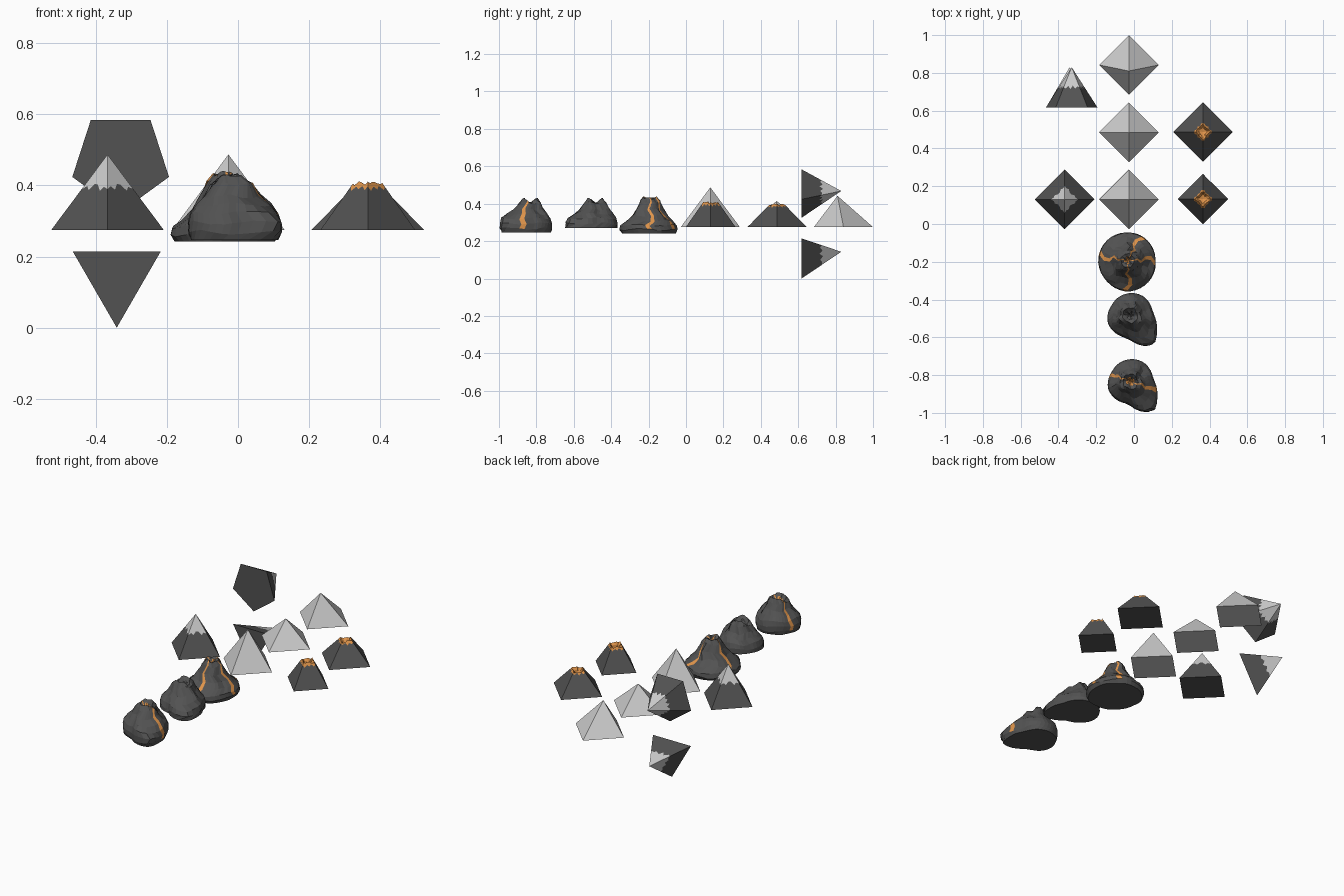
import bpy, bmesh, math, random
from mathutils import Matrix, Vector

if "Cube" in bpy.data.objects:
    bpy.data.objects.remove(bpy.data.objects["Cube"])

random.seed(4)


def mat(name, rgb):
    m = bpy.data.materials.new(name)
    m.diffuse_color = (*rgb, 1)
    m.use_nodes = True
    m.node_tree.nodes["Principled BSDF"].inputs["Base Color"].default_value = m.diffuse_color
    return m


STONE = mat("dark_stone", (0.085, 0.085, 0.085))
SNOW = mat("snow", (0.75, 0.75, 0.75))
LAVA = mat("lava", (0.75, 0.3, 0.07))


def finish(bm, name, mats, xform):
    bmesh.ops.recalc_face_normals(bm, faces=bm.faces[:])
    me = bpy.data.meshes.new(name)
    bm.to_mesh(me)
    bm.free()
    for m in mats:
        me.materials.append(m)
    ob = bpy.data.objects.new(name, me)
    ob.matrix_world = xform
    bpy.context.collection.objects.link(ob)
    return ob


def bridge(bm, a, b, mi):
    """Skin two vertex rings (material index mi, or a function of column)."""
    n = len(a)
    for i in range(n):
        j = (i + 1) % n
        f = bm.faces.new((a[i], a[j], b[j], b[i]))
        f.material_index = mi(i) if callable(mi) else mi


def fan(bm, ring, tip, mi):
    for i in range(len(ring)):
        f = bm.faces.new((ring[i], ring[(i + 1) % len(ring)], tip))
        f.material_index = mi


def pyramid(name, loc, n, radius, height, line=None, mats=(), top=1.0,
            lean=0.0, rot=0.0, floor=0.0):
    """n-sided pyramid; line = zigzag colour boundary, top < 1 opens a crater."""
    bm = bmesh.new()
    apex = Vector((0, lean, height))
    corners = [Vector((radius * math.cos(math.pi / 2 + k * math.tau / n),
                       radius * math.sin(math.pi / 2 + k * math.tau / n), 0))
               for k in range(n)]
    m = len(line) if line else 1
    edge = [corners[k].lerp(corners[(k + 1) % n], j / m) for k in range(n) for j in range(m)]
    base = [bm.verts.new(p) for p in edge]
    bm.faces.new(base)
    ring, mi = base, 0
    if line:
        ring = [bm.verts.new(p.lerp(apex, line[i % m])) for i, p in enumerate(edge)]
        bridge(bm, base, ring, 0)
        mi = 1
    if top < 1:
        # ragged rim and sunken lava pool
        rim = [bm.verts.new(p.lerp(apex, top + random.uniform(-0.04, 0.03))) for p in edge]
        bridge(bm, ring, rim, mi)
        pool = [bm.verts.new((v.co.x * 0.6, v.co.y * 0.6, floor)) for v in rim]
        bridge(bm, rim, pool, 1)
        fan(bm, pool, bm.verts.new((0, 0, floor - 0.005)), 1)
    else:
        fan(bm, ring, bm.verts.new(apex), mi)
    return finish(bm, name, mats, Matrix.Translation(loc) @ Matrix.Rotation(rot, 4, 'X'))


def radius_at(outline, deg):
    pts = outline + [(outline[0][0] + 360, outline[0][1])]
    deg = (deg - pts[0][0]) % 360 + pts[0][0]
    for (a, ra), (b, rb) in zip(pts, pts[1:]):
        if a <= deg <= b:
            return ra + (rb - ra) * (deg - a) / (b - a)
    return pts[0][1]


def volcano(name, loc, outline, profile, streaks, crater, notch):
    """Craggy cone of rings; chosen columns wander downhill as lava streaks."""
    bm = bmesh.new()
    cols, rings = 36, []
    mean = sum(r for _, r in outline) / len(outline)
    lobes = [random.uniform(0, math.tau) for _ in range(3)]
    for k, (s, z) in enumerate(profile):
        wob = random.uniform(-9, 9)
        ring = []
        for i in range(cols):
            deg = i * 10 - 5 + wob
            a = math.radians(deg)
            r = s * (mean + (radius_at(outline, deg) - mean) * min(1, s * 1.2))
            mid = 4 * s * (1 - s)
            r *= 1 + mid * (0.07 * math.sin(5 * a + lobes[0]) + 0.05 * math.sin(8 * a + lobes[1] + k))
            dz = 0 if s > 0.4 else -notch * math.cos(2 * a)
            if k > 0:
                dz += 0.005 * math.sin(4 * a + lobes[2] + k) + random.uniform(-0.002, 0.002)
            ring.append(bm.verts.new((r * math.cos(a), r * math.sin(a), z + dz)))
        rings.append(ring)
    bm.faces.new(rings[0])
    hot = {int(d % 360 // 10) for d in streaks}
    for k in range(len(rings) - 1):
        inner = k >= len(rings) - 2
        bridge(bm, rings[k], rings[k + 1],
               lambda i: 1 if (i in hot and k > 0) or (inner and crater and i % 9 < crater) else 0)
    zf = profile[-1][1]
    fan(bm, rings[-1], bm.verts.new((0, 0, zf - 0.004)), 1 if crater else 0)
    return finish(bm, name, (STONE, LAVA), Matrix.Translation(loc))


# plain grey pyramids
pyramid("tall_pyramid", (-0.027, 0.13, 0.275), 4, 0.158, 0.212)
pyramid("low_pyramid", (-0.027, 0.485, 0.275), 4, 0.158, 0.14)
pyramid("leaning_pyramid", (-0.027, 0.842, 0.275), 4, 0.158, 0.167, lean=-0.032)

# snow-capped pyramids: one upright, two lying with tips to the back
snowline = [0.54, 0.58, 0.53, 0.61, 0.60, 0.52, 0.57]
lying = [0.50, 0.47, 0.53, 0.45, 0.54, 0.47, 0.52]
pyramid("snowy_square_peak", (-0.367, 0.13, 0.275), 4, 0.158, 0.212, snowline, (STONE, SNOW))
for nm, n, x, z in (("snowy_five_sided_peak", 5, -0.33, 0.468),
                    ("snowy_three_sided_peak", 3, -0.341, 0.143)):
    pyramid(nm, (x, 0.618, z), n, 0.143, 0.212, lying, (STONE, SNOW), rot=-math.pi / 2)

# square peaks with lava craters
pyramid("wide_lava_peak", (0.365, 0.487, 0.275), 4, 0.158, 0.162,
        [0.70, 0.66, 0.71, 0.64, 0.70, 0.67], (STONE, LAVA), top=0.75, floor=0.105)
pyramid("steep_lava_peak", (0.365, 0.132, 0.275), 4, 0.133, 0.19,
        [0.64, 0.58, 0.64, 0.60, 0.65, 0.59], (STONE, LAVA), top=0.69, floor=0.115)

# craggy volcanoes along the front
round_base = [(0, .148), (60, .15), (90, .148), (130, .152), (180, .156),
              (220, .155), (270, .165), (310, .16), (335, .155)]
long_base = [(-27, .161), (5, .122), (56, .122), (103, .114), (151, .109),
             (200, .124), (223, .123), (265, .12), (297, .185), (311, .2)]
low_skirt = [(0.93, .242), (1.0, .262), (0.97, .285), (0.8, .308), (0.6, .335),
             (0.46, .37), (0.34, .41), (0.23, .432), (0.13, .425), (0.07, .412)]
high_skirt = [(0.94, .247), (1.0, .268), (1.0, .295), (0.93, .322), (0.76, .345),
              (0.57, .37), (0.42, .405), (0.29, .422), (0.17, .405), (0.09, .395)]
cut_skirt = [(1.0, .27)] + high_skirt[2:]
volcano("four_stream_volcano", (-0.034, -0.193, 0), round_base, low_skirt,
        (2, 62, 178, 272), 4, 0.003)
volcano("cold_volcano", (-0.022, -0.482, 0), long_base, cut_skirt, (), 0, 0.011)
volcano("two_stream_volcano", (-0.02, -0.832, 0), long_base, high_skirt,
        (-18, 160), 6, 0.009)
